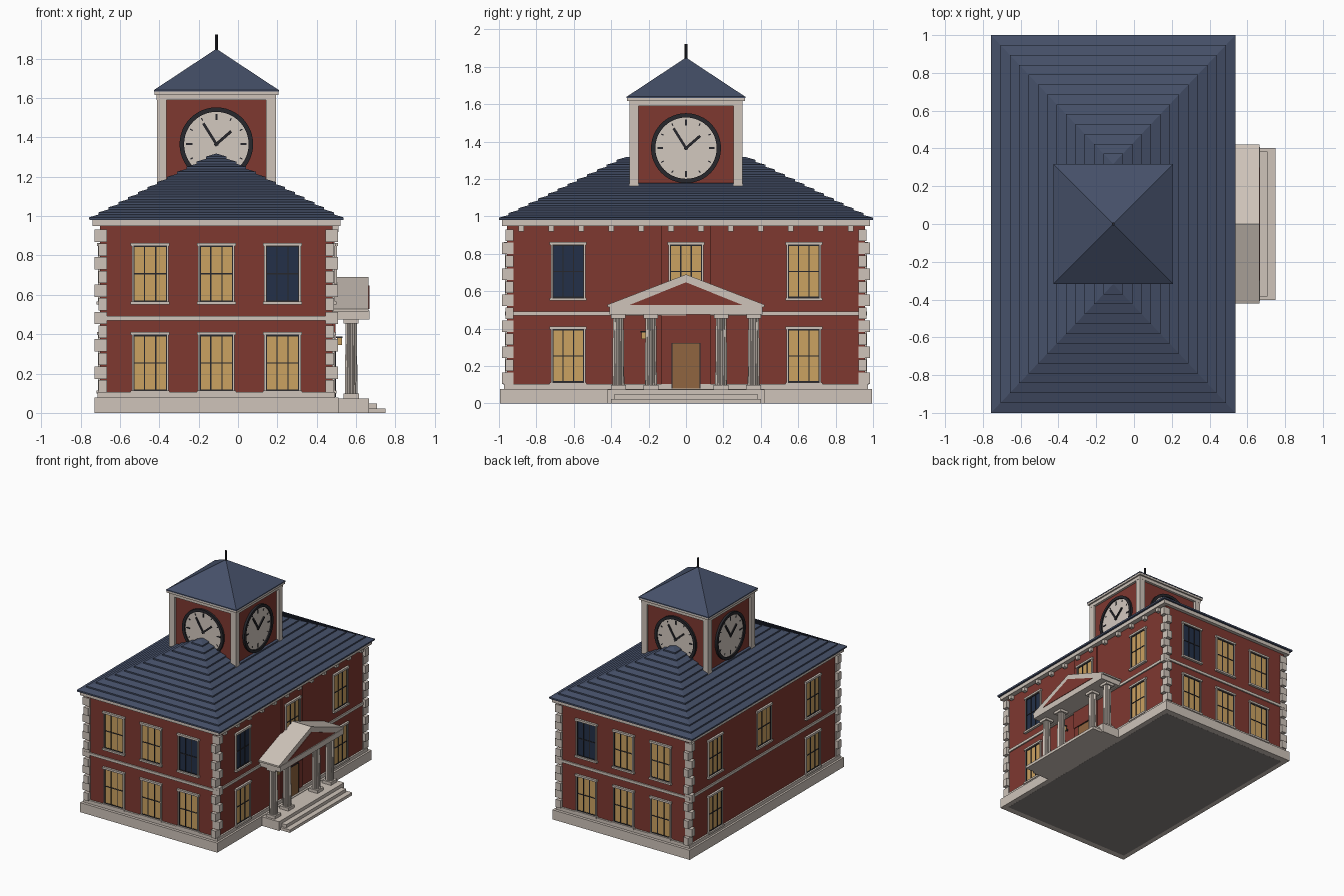
import bpy, bmesh
from math import sin, cos, pi, radians
from mathutils import Matrix, Vector

if "Cube" in bpy.data.objects:
    bpy.data.objects.remove(bpy.data.objects["Cube"])

CX = -0.11            # building centre in x
WX, WY = 0.59, 0.957  # wall half sizes
COL = {
    "brick": (0.21, 0.04, 0.03, 1), "stone": (0.62, 0.55, 0.49, 1),
    "slate": (0.06, 0.08, 0.14, 1), "lit_glass": (0.60, 0.36, 0.12, 1),
    "dark_glass": (0.017, 0.03, 0.065, 1), "iron": (0.02, 0.02, 0.025, 1),
    "wood": (0.28, 0.13, 0.05, 1), "dial": (0.65, 0.58, 0.52, 1),
    "underside": (0.25, 0.23, 0.22, 1),
}
MATS = {}
for key, c in COL.items():
    MATS[key] = bpy.data.materials.new(key)
    MATS[key].diffuse_color = c
parts = {}


def loft(name, mat, rings, side=0, caps=True, closed=False):
    """Skin a list of point rings into the named part; side turns it by 90 degree steps."""
    bm = parts.setdefault(name, (bmesh.new(), mat))[0]
    m = Matrix.Translation((CX, 0, 0)) @ Matrix.Rotation(side * pi / 2, 4, 'Z')
    vs = [[bm.verts.new(m @ Vector(p)) for p in r] for r in rings]
    n = len(vs[0])
    pairs = list(zip(vs, vs[1:])) + ([(vs[-1], vs[0])] if closed else [])
    for a, b in pairs:
        for i in range(n):
            j = (i + 1) % n
            bm.faces.new((a[i], a[j], b[j], b[i]))
    if caps and not closed:
        bm.faces.new(vs[0])
        bm.faces.new(vs[-1])


def slab(name, mat, pts, d0, d1, side=0):
    """Outline (u, z) on a facade, extruded from depth d0 out to d1."""
    loft(name, mat, [[(u, -d, z) for u, z in pts] for d in (d0, d1)], side)


def box(name, mat, u0, u1, d0, d1, z0, z1, side=0):
    slab(name, mat, [(u0, z0), (u1, z0), (u1, z1), (u0, z1)], d0, d1, side)


def rect(hx, hy, z):
    return [(-hx, -hy, z), (hx, -hy, z), (hx, hy, z), (-hx, hy, z)]


def block(name, mat, hx, hy, z0, z1):
    loft(name, mat, [rect(hx, hy, z0), rect(hx, hy, z1)])


# main body, plinth, belt course and cornice
block("walls", "brick", WX, WY, 0.01, 0.96)
block("plinth", "stone", 0.62, 0.995, 0, 0.078)
block("plinth_cap", "stone", 0.604, 0.972, 0.078, 0.105)
block("belt_course", "stone", WX + 0.01, WY + 0.01, 0.47, 0.492)
block("cornice", "stone", 0.63, 0.985, 0.95, 0.985)

# corner quoins, alternating direction
for sx in (-1, 1):
    for sy in (-1, 1):
        for i in range(12):
            px, py = (0.008, 0.028) if i % 2 == 0 else (0.028, 0.008)
            z = 0.103 + i * 0.0695
            box("quoins", "stone", sx * (WX - 0.035), sx * (WX + px),
                sy * (WY - 0.035), sy * (WY + py), z, z + 0.063)

# dentils above the entrance side
for i in range(12):
    u = -0.88 + 0.16 * i
    box("dentils", "stone", u - 0.015, u + 0.015, WX - 0.01, WX + 0.03, 0.92, 0.95, 1)

# stepped hip roof
rings, n = [], 13
for i in range(n):
    for t, lip in ((i / n, 0.011 if i else 0), ((i + 1) / n, 0)):
        if i == 0 and t == 0:
            rings.append(rect(0.645, 1.0, 0.98))
            lip = 0.011
        rings.append(rect(0.645 * (1 - t) + 0.002, 1.0 - 0.68 * t, 0.982 + 0.335 * t + lip))
loft("hip_roof", "slate", rings)


def window(side, u, z0, z1, glass, extra=0.0):
    d, w = (WX if side % 2 else WY) + extra, 0.085
    box(glass + "_panes", glass, u - w, u + w, d - 0.01, d + 0.003, z0, z1, side)
    for s in (-1, 1):
        box("window_jambs", "stone", u + s * w, u + s * (w + 0.008), d - 0.01, d + 0.012, z0, z1, side)
        box("window_bars", "iron", u + s * w / 3 - 0.003, u + s * w / 3 + 0.003, d, d + 0.007, z0, z1, side)
        e = u + s * (w - 0.003)
        box("window_bars", "iron", e - 0.003, e + 0.003, d, d + 0.007, z0, z1, side)
    zm = (z0 + z1) / 2
    for z in (z0 + 0.003, zm, z1 - 0.003):
        box("window_bars", "iron", u - w, u + w, d, d + 0.007, z - 0.003, z + 0.003, side)
    box("window_lintels", "stone", u - 0.099, u + 0.099, d - 0.01, d + 0.017, z1, z1 + 0.016, side)
    box("window_sills", "stone", u - 0.099, u + 0.099, d - 0.01, d + 0.02, z0 - 0.015, z0, side)


# windows on all four sides, one upper dark pane on three of them
DARK = {(0, 1), (1, -1), (2, -1)}
for side in range(4):
    pitch = 0.63 if side % 2 else 0.336
    for k in (-1, 0, 1):
        bay = 0.01 if (side, k) == (1, 0) else 0
        window(side, k * pitch, 0.565, 0.848, "dark_glass" if (side, k) in DARK else "lit_glass", bay)
        if side % 2 == 0 or k:
            window(side, k * pitch, 0.113, 0.395, "lit_glass")

# entrance bay, door and lantern
box("entrance_bay", "brick", -0.132, 0.132, WX - 0.01, WX + 0.01, 0.08, 0.95, 1)
box("door_header", "brick", -0.132, 0.132, WX, WX + 0.016, 0.33, 0.47, 1)
box("door", "wood", -0.073, 0.073, WX, WX + 0.015, 0.08, 0.32, 1)
for s in (-1, 1):
    box("door_frame", "iron", s * 0.073, s * 0.077, WX, WX + 0.018, 0.08, 0.324, 1)
box("door_frame", "iron", -0.077, 0.077, WX, WX + 0.018, 0.32, 0.324, 1)
box("lantern_glass", "lit_glass", -0.238, -0.212, WX + 0.022, WX + 0.048, 0.345, 0.38, 1)
box("lantern_metal", "iron", -0.242, -0.208, WX + 0.018, WX + 0.052, 0.38, 0.388, 1)
box("lantern_metal", "iron", -0.23, -0.22, WX, WX + 0.03, 0.355, 0.37, 1)

# porch floor and steps
box("porch_floor", "stone", -0.42, 0.42, WX, 0.775, 0, 0.074, 1)
box("steps", "stone", -0.385, 0.385, 0.77, 0.817, 0, 0.048, 1)
box("steps", "stone", -0.402, 0.402, 0.77, 0.86, 0, 0.023, 1)

# fluted columns
for u in (-0.362, -0.188, 0.188, 0.362):
    def shaft(r, z):
        return [(u + cos(a * pi / 16) * r * (1 if a % 2 else 0.9),
                 -0.685 + sin(a * pi / 16) * r * (1 if a % 2 else 0.9), z) for a in range(32)]
    loft("columns", "stone", [shaft(0.033, 0.095), shaft(0.029, 0.46)], 1)
    for h, z0, z1 in ((0.04, 0.074, 0.098), (0.038, 0.455, 0.478)):
        box("column_blocks", "stone", u - h, u + h, 0.685 - h, 0.685 + h, z0, z1, 1)

# entablature and pediment
box("entablature", "stone", -0.408, 0.408, WX, 0.778, 0.475, 0.52, 1)
slab("pediment", "stone", [(-0.42, 0.515), (0.42, 0.515), (0.42, 0.528), (0, 0.69), (-0.42, 0.528)], WX, 0.774, 1)
slab("tympanum", "brick", [(-0.3, 0.527), (0.3, 0.527), (0, 0.648)], 0.75, 0.778, 1)

# clock tower
block("tower_walls", "brick", 0.283, 0.283, 1.0, 1.6)
for sx in (-1, 1):
    for sy in (-1, 1):
        box("tower_pilasters", "stone", sx * 0.253, sx * 0.302, sy * 0.253, sy * 0.302, 1.0, 1.592)
block("tower_frieze", "stone", 0.303, 0.303, 1.59, 1.616)
block("tower_cornice", "stone", 0.315, 0.315, 1.616, 1.636)
loft("tower_roof", "slate", [rect(0.317, 0.317, 1.632), rect(0.317, 0.317, 1.64), rect(0.002, 0.002, 1.848)])
loft("finial", "iron", [[(0.008 * cos(a * pi / 4), 0.008 * sin(a * pi / 4), z) for a in range(8)]
                        for z in (1.83, 1.923)])

# four clocks
ZC = 1.365


def circle(r):
    return [(r * cos(a * pi / 24), ZC + r * sin(a * pi / 24)) for a in range(48)]


def bar(name, side, deg, r0, r1, w, d):
    a = radians(deg)  # clockwise from twelve
    pts = [(r * sin(a) + s * w * cos(a), ZC + r * cos(a) - s * w * sin(a))
           for r, s in ((r0, -1), (r0, 1), (r1, 1), (r1, -1))]
    slab(name, "iron", pts, 0.285, d, side)


for side in range(4):
    slab("clock_dials", "dial", circle(0.17), 0.28, 0.29, side)
    loft("clock_rims", "iron", [[(u, -d, z) for u, z in circle(r)]
                                for r, d in ((0.187, 0.28), (0.187, 0.3), (0.164, 0.3), (0.164, 0.28))],
         side, closed=True)
    for h in range(12):
        big = h % 3 == 0
        bar("clock_ticks", side, h * 30, 0.122 if big else 0.138, 0.153, 0.005 if big else 0.003, 0.293)
    bar("clock_hands", side, -32, -0.01, 0.125, 0.007, 0.297)
    bar("clock_hands", side, 49, -0.01, 0.1, 0.007, 0.299)

# underside panel
block("underside_panel", "underside", 0.58, 0.945, 0.0, 0.001)
for v in parts["underside_panel"][0].verts:
    v.co.z -= 0.0005 if v.co.z < 0.0005 else 0

# turn every collected part into an object
for name, (bm, mat) in parts.items():
    bmesh.ops.recalc_face_normals(bm, faces=bm.faces)
    me = bpy.data.meshes.new(name)
    bm.to_mesh(me)
    bm.free()
    me.materials.append(MATS[mat])
    bpy.context.collection.objects.link(bpy.data.objects.new(name, me))

for m in bpy.data.materials:
    if m.users and not m.is_grease_pencil:
        m.use_nodes = True
        m.node_tree.nodes["Principled BSDF"].inputs["Base Color"].default_value = m.diffuse_color
